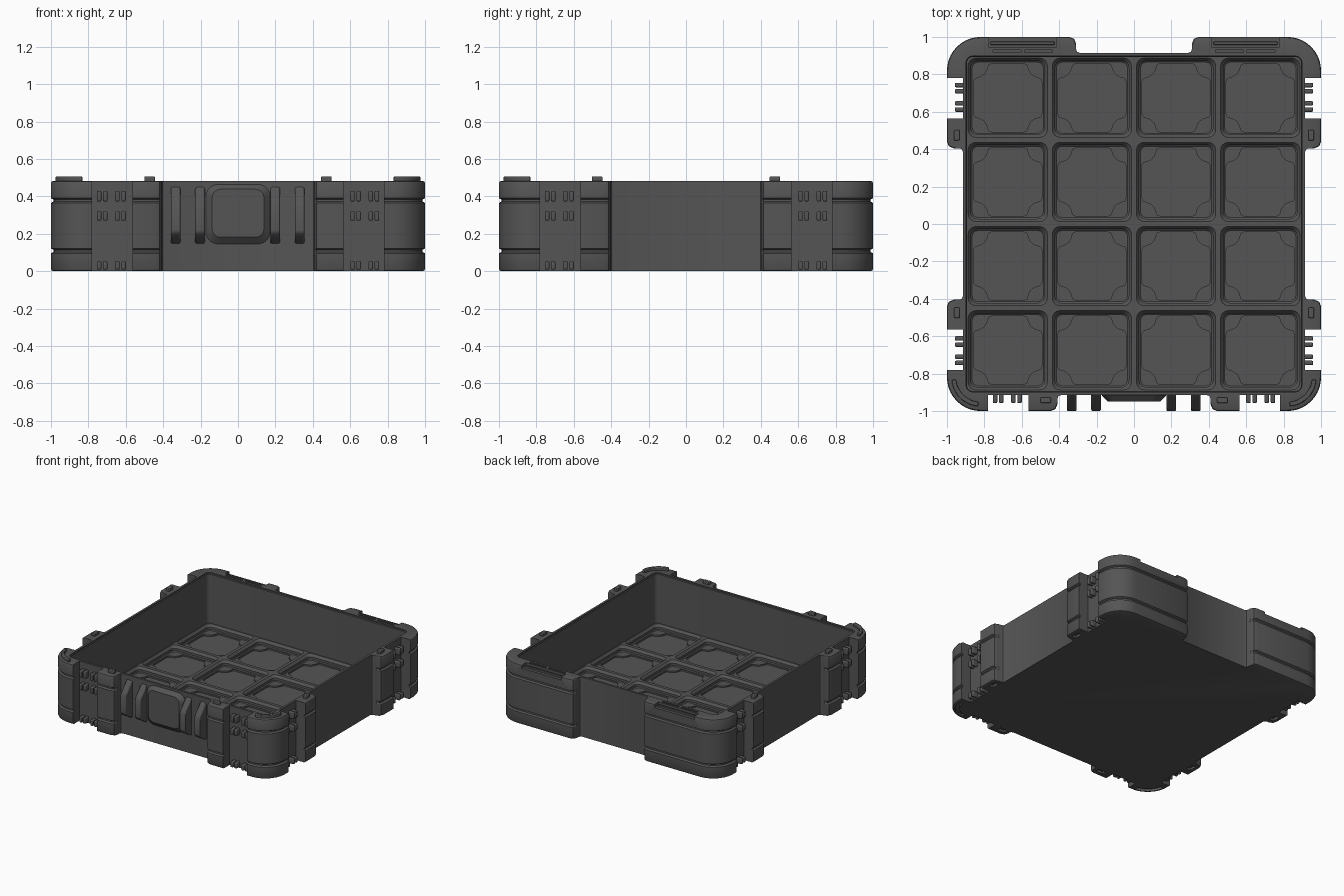
import bpy, bmesh, math

if "Cube" in bpy.data.objects:
    bpy.data.objects.remove(bpy.data.objects["Cube"])

W = 0.915      # outer wall distance from the centre
TOP = 0.483    # rim height
grey = bpy.data.materials.new("dark_grey")
grey.diffuse_color = (0.09, 0.09, 0.09, 1)
grey.use_nodes = True
grey.node_tree.nodes["Principled BSDF"].inputs["Base Color"].default_value = grey.diffuse_color


def loft(bm, rings):
    """Closed solid through rings of equal length."""
    rows = [[bm.verts.new(p) for p in r] for r in rings]
    n = len(rows[0])
    for a, b in zip(rows, rows[1:]):
        for i in range(n):
            j = (i + 1) % n
            bm.faces.new((a[i], a[j], b[j], b[i]))
    bm.faces.new(rows[0][::-1])
    bm.faces.new(rows[-1])


def box(bm, x0, x1, y0, y1, z0, z1):
    loft(bm, [[(x0, y0, z), (x1, y0, z), (x1, y1, z), (x0, y1, z)] for z in (z0, z1)])


def make(name, bm, bevel=0):
    bmesh.ops.recalc_face_normals(bm, faces=bm.faces)
    me = bpy.data.meshes.new(name)
    bm.to_mesh(me)
    bm.free()
    me.materials.append(grey)
    ob = bpy.data.objects.new(name, me)
    bpy.context.collection.objects.link(ob)
    if bevel:
        m = ob.modifiers.new("bevel", 'BEVEL')
        m.width, m.segments, m.limit_method = bevel, 2, 'ANGLE'
    return ob


def cut(target, cutter):
    m = target.modifiers.new("cut", 'BOOLEAN')
    m.operation, m.solver, m.object = 'DIFFERENCE', 'EXACT', cutter
    ev = target.evaluated_get(bpy.context.evaluated_depsgraph_get())
    me = bpy.data.meshes.new_from_object(ev)
    target.modifiers.clear()
    target.data = me
    bpy.data.objects.remove(cutter)


def arc(cx, cy, r, a0, a1, n):
    return [(cx + r * math.cos(math.radians(a0 + (a1 - a0) * i / n)),
             cy + r * math.sin(math.radians(a0 + (a1 - a0) * i / n))) for i in range(n + 1)]


def rounded(h, r, n=4):
    c = h - r
    return [p for k, (sx, sy) in enumerate([(1, 1), (-1, 1), (-1, -1), (1, -1)])
            for p in arc(sx * c, sy * c, r, 90 * k, 90 * k + 90, n)]


def pad_end(a, e):
    """Rounded step from the wall out to a corner pad starting at a."""
    return [(a - .02, W), (a - .006, W + .006), (a, W + .02),
            (a, e - .035), (a + .01, e - .01), (a + .035, e)]


def quarter(a, notched, d):
    e = 1 - d
    notch = [(.565, e), (.565, W), (.78, W), (.78, e)]
    pts = pad_end(a, e) + (notch if notched else [])
    pts += arc(.82, .82, .18 - d, 90, 0, 10)
    return pts + [(y, x) for x, y in (pad_end(.405, e) + notch)[::-1]]


def outline(d):
    back, front = quarter(.31, False, d), quarter(.41, True, d)
    return (back + [(x, -y) for x, y in front[::-1]]
            + [(-x, -y) for x, y in front] + [(-x, y) for x, y in back[::-1]])


def at(pts, z, cx=0, cy=0):
    return [(cx + x, cy + y, z) for x, y in pts]


# tray body with grooved corner pads
levels = [(0, .012), (.004, .004), (.012, 0)]
for g in (.109, .378):
    levels += [(g - .013, 0), (g - .005, .014), (g + .005, .014), (g + .013, 0)]
levels += [(TOP - .012, 0), (TOP - .004, .004), (TOP, .012)]
bm = bmesh.new()
loft(bm, [at(outline(d), z) for z, d in levels])
body = make("tray_body", bm)

# main cavity
bm = bmesh.new()
loft(bm, [at(rounded(.893, .03), z) for z in (.075, .47)] + [at(rounded(.898, .035), z) for z in (.475, .6)])
cut(body, make("cavity_cutter", bm))

# sixteen stepped floor pockets, then a lower recess in each between corner pads
cells = [(.45 * i - .675, .45 * j - .675) for i in range(4) for j in range(4)]
bm = bmesh.new()
for c in cells:
    loft(bm, [at(rounded(h, r), z, *c) for z, h, r in
              [(.032, .190, .03), (.038, .197, .035), (.056, .197, .035), (.0755, .212, .04), (.09, .212, .04)]])
cut(body, make("pocket_cutter", bm))
bm = bmesh.new()
corner = [(.183, .085), (.175, .102), (.15, .11)] + arc(.172, .172, .066, 250, 200, 4) + \
         [(.11, .15), (.102, .175), (.085, .183)]
plus = []
for k in range(4):
    c, s = [(1, 0), (0, 1), (-1, 0), (0, -1)][k]
    plus += [(c * x - s * y, s * x + c * y) for x, y in corner]
for c in cells:
    loft(bm, [at(plus, z, *c) for z in (.02, .05)])
cut(body, make("recess_cutter", bm))

# hinge recesses and narrow slots in the rear rim
bm = bmesh.new()
for s in (-1, 1):
    x0, x1 = sorted((s * .417, s * .775))
    box(bm, x0, x1, .945, 1.1, TOP - .025, .6)
    for a, b in ((.435, .585), (.605, .755)):
        u, v = sorted((s * a, s * b))
        box(bm, u, v, .916, .930, TOP - .015, .6)
cut(body, make("rear_cutter", bm))


def bosses(bm, z0, z1, g=0):
    """Stacking blocks on the rim; g widens them into matching sockets."""
    for s in (-1, 1):
        box(bm, s * .472 - .028 - g, s * .472 + .028 + g, -.957 - g, -.928 + g, z0, z1)
        for t in (-1, 1):
            box(bm, s * .947 - .015 - g, s * .947 + .015 + g,
                t * .475 - .028 - g, t * .475 + .028 + g, z0, z1)
        band = arc(.82, .82, .156 + g, 5, 85, 10) + arc(.82, .82, .132 - g, 85, 5, 10)
        loft(bm, [[(s * x, -y, z) for x, y in band] for z in (z0, z1)])


bm = bmesh.new()
bosses(bm, -.05, .02, .004)
cut(body, make("socket_cutter", bm))
bm = bmesh.new()
bosses(bm, TOP - .01, .507)
stack = make("stacking_bosses", bm, .005)

# hinge bars in the rear recesses
bm = bmesh.new()
for s in (-1, 1):
    x0, x1 = sorted((s * .425, s * .767))
    box(bm, x0, x1, .958, .975, TOP - .03, TOP - .01)
bars = make("rear_hinge_bars", bm, .004)

# latch lugs inside the notches
bm = bmesh.new()
for z0, z1 in ((.008, .055), (.27, .322), (.373, .43)):
    for c in (.612, .645, .710, .743):
        for s in (-1, 1):
            box(bm, s * c - .012, s * c + .012, -.958, -.90, z0, z1)
            for t in (-1, 1):
                x0, x1 = sorted((s * .90, s * .958))
                box(bm, x0, x1, t * c - .012, t * c + .012, z0, z1)
lugs = make("latch_lugs", bm, .007)

# tapered guard ribs on the front wall
bm = bmesh.new()
side = [(-.905, .46), (-.985, .372), (-1, .345), (-1, .21), (-.985, .19), (-.905, .142)]
for c in (-.333, -.203, .199, .330):
    loft(bm, [[(c + dx, y, z) for y, z in side] for dx in (-.026, .026)])
ribs = make("front_ribs", bm, .008)

# raised latch panel with a sloped border
bm = bmesh.new()
rings = []
for y, h, r, up in ((-.905, .172, .07, 0), (-.918, .172, .07, 0), (-.95, .138, .045, .005)):
    rings.append([(x, y, .305 + up + z * .93) for x, z in rounded(h, r, 6)])
loft(bm, rings)
panel = make("front_latch_panel", bm)

# smooth curves, keep edges crisp
bpy.ops.object.select_all(action='DESELECT')
for ob in (body, stack, bars, lugs, ribs, panel):
    ob.select_set(True)
bpy.context.view_layer.objects.active = body
bpy.ops.object.shade_smooth_by_angle(angle=math.radians(30))
